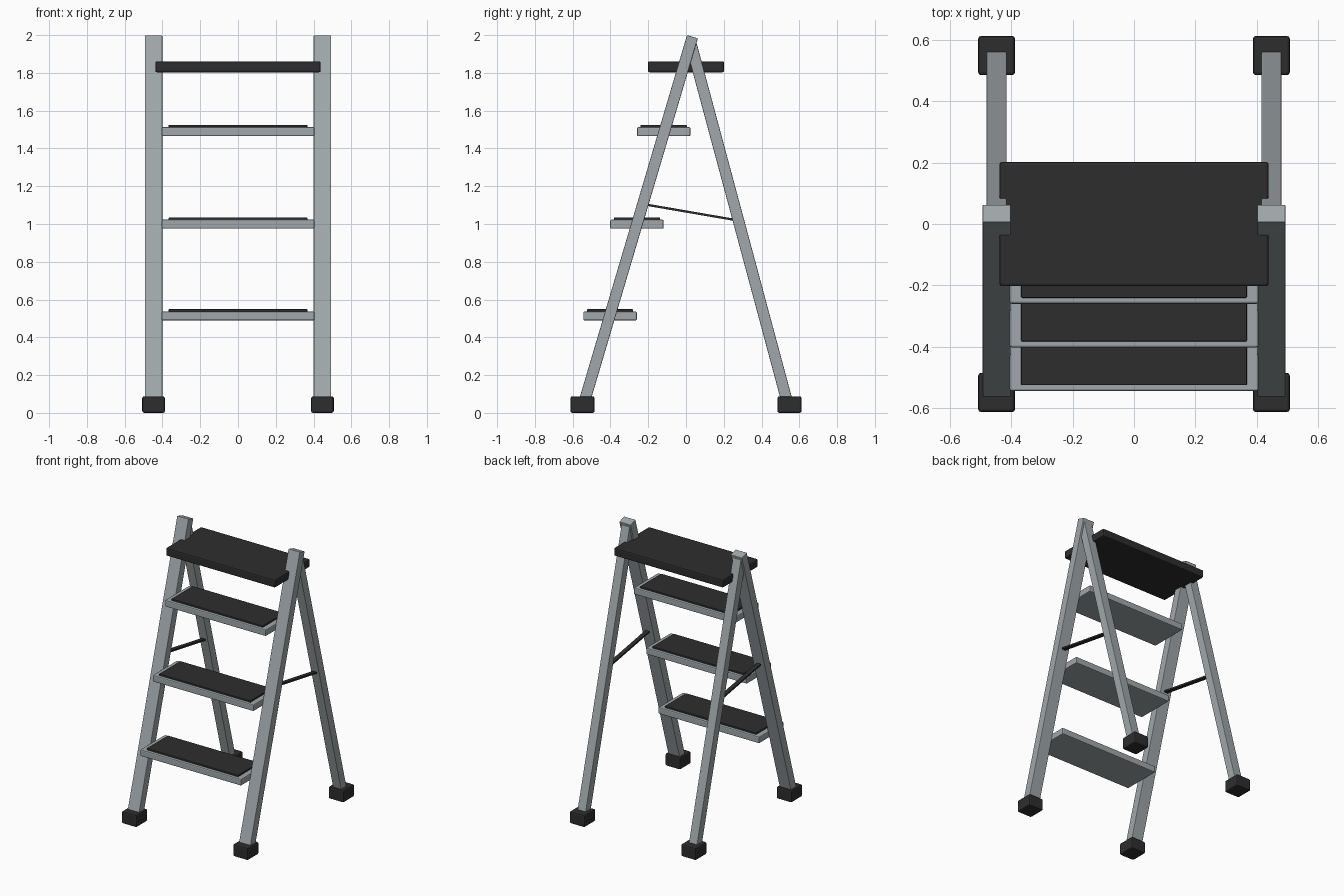
import bpy, math
from mathutils import Vector

if "Cube" in bpy.data.objects:
    bpy.data.objects.remove(bpy.data.objects["Cube"])


def material(name, rgb):
    m = bpy.data.materials.new(name)
    m.diffuse_color = (*rgb, 1)
    m.use_nodes = True
    m.node_tree.nodes["Principled BSDF"].inputs["Base Color"].default_value = m.diffuse_color
    return m


GREY = material("aluminium grey", (0.35, 0.39, 0.405))
BLACK = material("rubber black", (0.027, 0.027, 0.027))


def box(name, centre, size, mat, bevel=0.006, tilt=0.0):
    bpy.ops.mesh.primitive_cube_add(size=1, location=centre)
    ob = bpy.context.object
    ob.name = name
    ob.scale = size
    bpy.ops.object.transform_apply(location=False, rotation=False, scale=True)
    ob.rotation_euler.x = tilt
    ob.data.materials.append(mat)
    if bevel:
        b = ob.modifiers.new("soft edges", 'BEVEL')
        b.width, b.segments = bevel, 2
    return ob


def beam(name, x, a, b, width, depth, mat, bevel):
    # box running from a to b, both given as (y, z)
    a, b = Vector(a), Vector(b)
    d, mid = b - a, (a + b) / 2
    return box(name, (x, mid.x, mid.y), (width, depth, d.length), mat, bevel,
               math.atan2(-d.x, d.y))


for side, s in (("left", -1), ("right", 1)):
    # legs
    beam("front_leg_" + side, s * 0.447, (-0.541, 0.05), (0.034, 1.9915),
         0.092, 0.06, GREY, 0.004)
    beam("back_leg_" + side, s * 0.447, (0.538, 0.05), (0.026, 1.955),
         0.066, 0.06, GREY, 0.004)
    # rubber feet
    for part, y in (("front", -0.548), ("back", 0.548)):
        box(f"{part}_foot_{side}", (s * 0.447, y, 0.044),
            (0.12, 0.128, 0.088), BLACK, 0.01)
    # spreader bars
    beam("spreader_" + side, s * 0.447, (-0.22, 1.104), (0.28, 1.018),
         0.03, 0.012, BLACK, 0)

# steps with anti-slip mats
for i, (y, z) in enumerate(((-0.402, 0.513), (-0.26, 0.999), (-0.118, 1.489)), 1):
    box(f"step_{i}", (0, y, z), (0.81, 0.283, 0.048), GREY, 0.007)
    box(f"step_mat_{i}", (0, y, z + 0.026), (0.734, 0.244, 0.02), BLACK, 0.003)

# top platform
box("top_platform", (0, 0, 1.832), (0.876, 0.404, 0.058), BLACK, 0.009)
